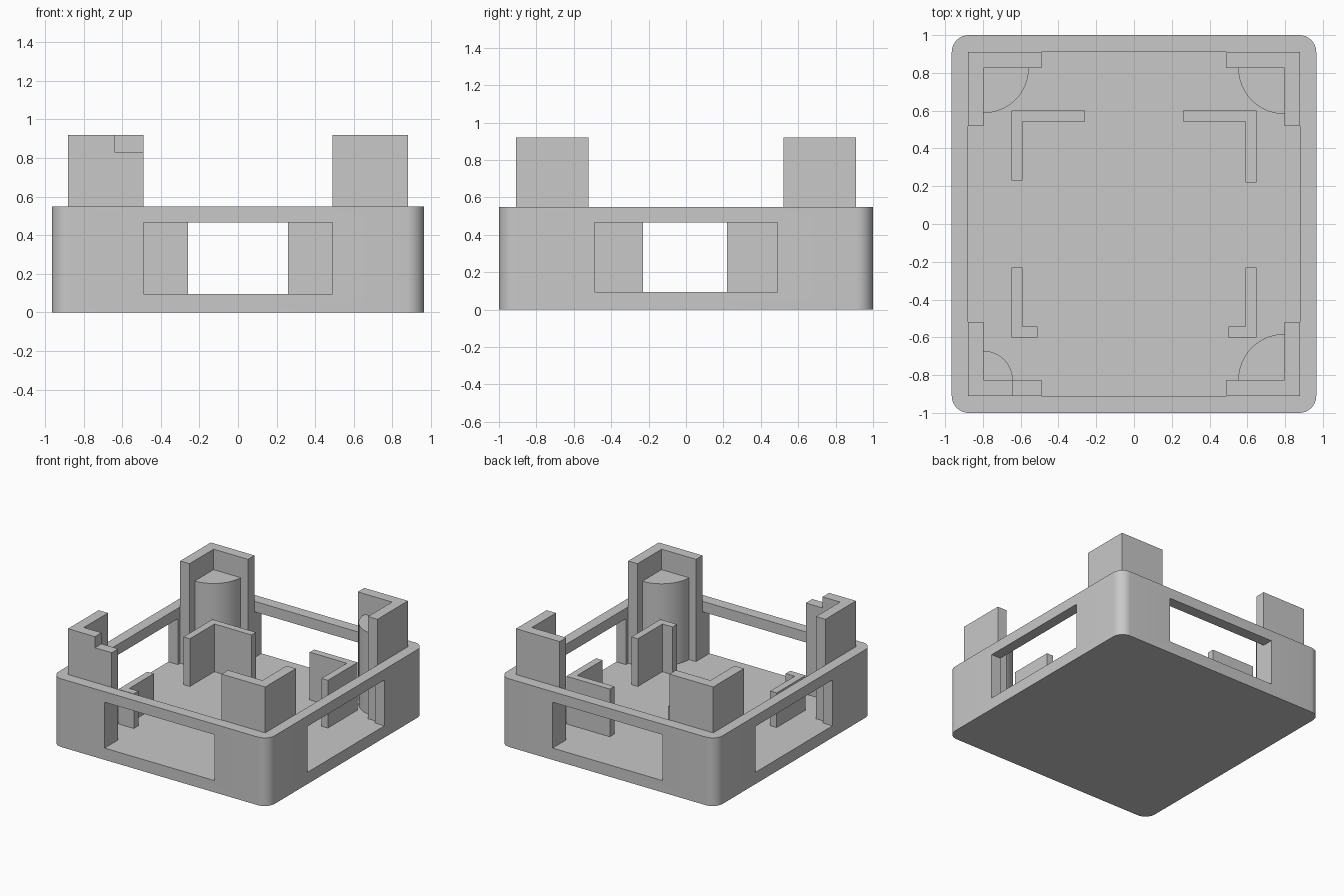
import bpy, bmesh, math

cube = bpy.data.objects.get("Cube")
if cube:
    bpy.data.objects.remove(cube, do_unlink=True)

grey = bpy.data.materials.new("plain grey")
grey.use_nodes = True
grey.diffuse_color = (0.58, 0.58, 0.58, 1)
grey.node_tree.nodes["Principled BSDF"].inputs["Base Color"].default_value = grey.diffuse_color

FLOOR, RIM, POST = 0.095, 0.55, 0.92


def prism(name, outline, z0, z1):
    """Extrude a flat outline from z0 to z1."""
    bm = bmesh.new()
    face = bm.faces.new([bm.verts.new((x, y, z0)) for x, y in outline])
    top = bmesh.ops.extrude_face_region(bm, geom=[face])["geom"]
    for v in top:
        if isinstance(v, bmesh.types.BMVert):
            v.co.z = z1
    bmesh.ops.recalc_face_normals(bm, faces=bm.faces)
    mesh = bpy.data.meshes.new(name)
    bm.to_mesh(mesh)
    bm.free()
    mesh.materials.append(grey)
    obj = bpy.data.objects.new(name, mesh)
    bpy.context.scene.collection.objects.link(obj)
    return obj


def block(name, x0, x1, y0, y1, z0, z1):
    return prism(name, [(x0, y0), (x1, y0), (x1, y1), (x0, y1)], z0, z1)


def arc(cx, cy, r, start, end, steps):
    angles = [math.radians(start + (end - start) * i / steps) for i in range(steps + 1)]
    return [(cx + r * math.cos(a), cy + r * math.sin(a)) for a in angles]


def angle_wall(name, sx, sy, corner, ends, t, z1):
    """L-shaped wall with its outer corner in quadrant (sx, sy)."""
    (cx, cy), (ex, ey) = corner, ends
    pts = [(cx, cy), (ex, cy), (ex, cy - t), (cx - t, cy - t), (cx - t, ey), (cx, ey)]
    return prism(name, [(sx * x, sy * y) for x, y in pts], FLOOR, z1)


def cut(obj, *cutters):
    """Subtract the cutters, then remove them."""
    for c in cutters:
        c.hide_render = True
        mod = obj.modifiers.new("cut", "BOOLEAN")
        mod.operation, mod.solver, mod.object = "DIFFERENCE", "EXACT", c
    bpy.context.view_layer.update()
    graph = bpy.context.evaluated_depsgraph_get()
    mesh = bpy.data.meshes.new_from_object(obj.evaluated_get(graph))
    obj.modifiers.clear()
    obj.data = mesh
    for c in cutters:
        bpy.data.objects.remove(c, do_unlink=True)


def smooth(obj):
    bpy.ops.object.select_all(action="DESELECT")
    obj.select_set(True)
    bpy.context.view_layer.objects.active = obj
    bpy.ops.object.shade_smooth_by_angle(angle=math.radians(30))


# Tray with rounded corners, open top and a window in each side
R = 0.09
outline = []
for i, (sx, sy) in enumerate([(1, 1), (-1, 1), (-1, -1), (1, -1)]):
    outline += arc(sx * (0.965 - R), sy * (1 - R), R, 90 * i, 90 * i + 90, 10)
tray = prism("tray", outline, 0, RIM)
cut(tray,
    block("cavity", -0.88, 0.88, -0.91, 0.91, FLOOR, 1),
    block("front_back_window", -0.49, 0.49, -2, 2, FLOOR, 0.465),
    block("side_window", -2, 2, -0.49, 0.49, FLOOR, 0.465))
smooth(tray)

# Per corner: name, signs, column radius, inner wall ends and height
corners = [
    ("back_left", 1, 1, 0.245, (0.26, 0.22), 0.48),
    ("back_right", -1, 1, 0.24, (0.26, 0.23), 0.48),
    ("front_left", 1, -1, 0.245, (0.50, 0.23), 0.48),
    ("front_right", -1, -1, 0.155, (0.51, 0.23), 0.375),
]
for name, sx, sy, radius, ends, height in corners:
    # Tall corner post
    post = angle_wall(name + "_post", sx, sy, (0.88, 0.91), (0.49, 0.52), 0.083, POST)
    if name == "front_right":
        cut(post, block("notch", -0.64, -0.4, -1, -0.7, 0.83, 1))
    # Quarter-round column nested in the post
    quarter = [(0.797, 0.827)] + arc(0.797, 0.827, radius, 180, 270, 20)
    smooth(prism(name + "_column", [(sx * x, sy * y) for x, y in quarter], FLOOR, 0.755))
    # Low inner wall
    angle_wall(name + "_inner_wall", sx, sy, (0.648, 0.60), ends, 0.057, height)
